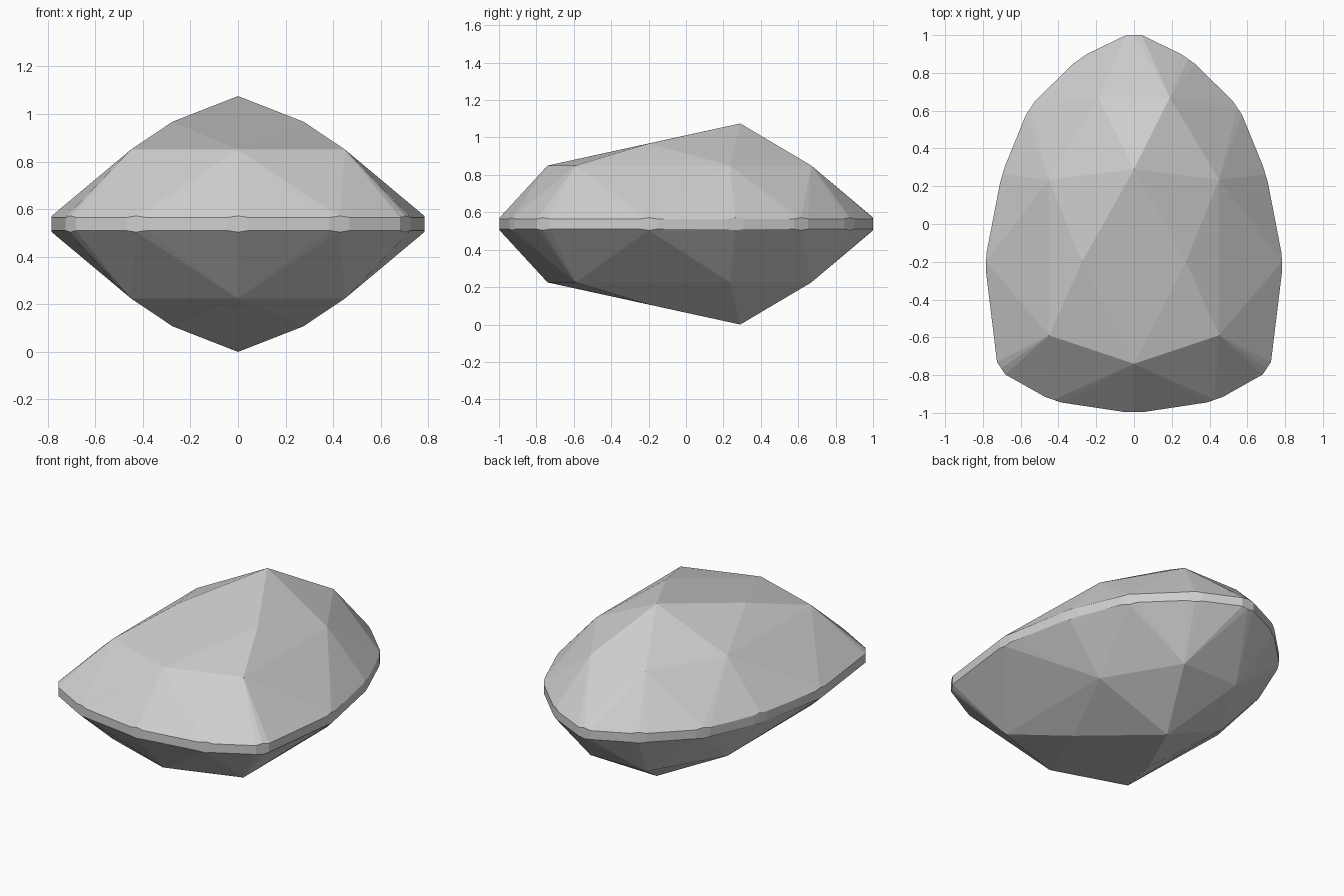
import bpy, bmesh, math
from mathutils import Vector

default = bpy.data.objects.get("Cube")
if default:
    bpy.data.objects.remove(default)

MID = 0.5375      # height of the girdle plane
BAND = 0.0275     # half height of the girdle band
BUMP = 0.034      # half height where a facet ridge meets the band
CHAMFER = 0.045   # length cut from each girdle corner

# Facet points of the crown, right half (x, y, height above girdle)
crown = [(0, 0.29, 0.5375), (0.275, -0.2, 0.43), (0.19, 0.67, 0.3125),
         (0.45, 0.235, 0.3125), (0.45, -0.59, 0.3125), (0, -0.74, 0.3125)]

# Girdle corners from back to front, right half
half = [(0, 1.02), (0.29, 0.88), (0.555, 0.62), (0.7, 0.265),
        (0.79, -0.2), (0.72, -0.775), (0.43, -0.938), (0, -1.003)]
outline = [Vector(p) for p in half + [(-x, y) for x, y in half[-2:0:-1]]]

points = set()


def add_point(x, y, h):
    """Add a point and its copies mirrored across the middle and the girdle."""
    for sx in (1, -1):
        for sz in (1, -1):
            points.add((round(sx * x, 4) + 0.0, round(y, 4), round(MID + sz * h, 4)))


for p in crown:
    add_point(*p)

# Chamfer every girdle corner
for i in range(len(half)):
    corner = outline[i]
    cuts = []
    for other in (outline[i - 1], outline[(i + 1) % len(outline)]):
        cut = corner + (other - corner).normalized() * CHAMFER
        cuts.append(cut)
        add_point(cut.x, cut.y, BAND)
    ridge = (cuts[0] + cuts[1]) / 2
    add_point(ridge.x, ridge.y, BUMP)

# Wrap the points into one faceted solid
bm = bmesh.new()
for p in sorted(points):
    bm.verts.new(p)
bmesh.ops.convex_hull(bm, input=bm.verts[:])
bmesh.ops.delete(bm, geom=[v for v in bm.verts if not v.link_faces], context='VERTS')
bmesh.ops.dissolve_limit(bm, angle_limit=math.radians(0.3),
                         verts=bm.verts[:], edges=bm.edges[:])
bmesh.ops.recalc_face_normals(bm, faces=bm.faces[:])

mesh = bpy.data.meshes.new("faceted_stone")
bm.to_mesh(mesh)
bm.free()

# Pale grey stone
grey = bpy.data.materials.new("pale_grey")
grey.use_nodes = True
colour = (0.62, 0.62, 0.62, 1)
grey.diffuse_color = colour
grey.node_tree.nodes["Principled BSDF"].inputs["Base Color"].default_value = colour
mesh.materials.append(grey)

stone = bpy.data.objects.new("faceted_stone", mesh)
bpy.context.collection.objects.link(stone)
